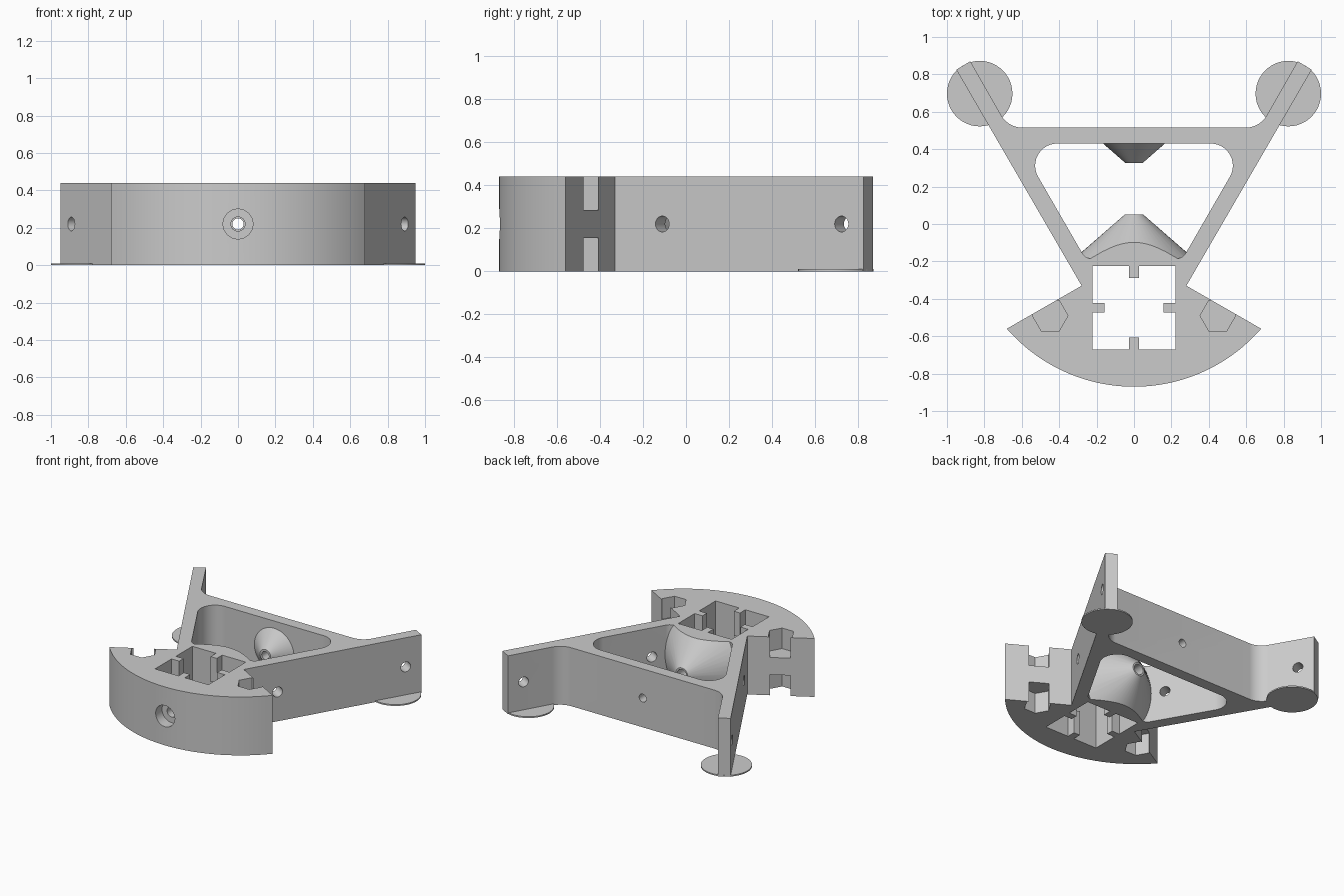
import bpy
import bmesh
from math import sin, cos, tan, atan2, pi, radians
from mathutils import Vector, Matrix

if "Cube" in bpy.data.objects:
    bpy.data.objects.remove(bpy.data.objects["Cube"])

HEIGHT = 0.44
MID = HEIGHT / 2

grey = bpy.data.materials.new("light grey")
grey.use_nodes = True
grey.diffuse_color = (0.6, 0.6, 0.6, 1)
grey.node_tree.nodes["Principled BSDF"].inputs["Base Color"].default_value = grey.diffuse_color


def finish(name, bm):
    bmesh.ops.recalc_face_normals(bm, faces=bm.faces)
    mesh = bpy.data.meshes.new(name)
    bm.to_mesh(mesh)
    bm.free()
    mesh.materials.append(grey)
    obj = bpy.data.objects.new(name, mesh)
    bpy.context.collection.objects.link(obj)
    return obj


def prism(name, points, z0, z1):
    """Extrude a flat outline from z0 to z1."""
    bm = bmesh.new()
    face = bm.faces.new([bm.verts.new((p[0], p[1], z0)) for p in points])
    top = bmesh.ops.extrude_face_region(bm, geom=[face])["geom"]
    verts = [v for v in top if isinstance(v, bmesh.types.BMVert)]
    bmesh.ops.translate(bm, verts=verts, vec=(0, 0, z1 - z0))
    return finish(name, bm)


def cone(name, start, end, r0, r1, segments=48):
    """Cone or cylinder between two points."""
    start, end = Vector(start), Vector(end)
    axis = end - start
    turn = axis.to_track_quat("Z", "Y").to_matrix().to_4x4()
    bm = bmesh.new()
    bmesh.ops.create_cone(bm, cap_ends=True, segments=segments, radius1=r0, radius2=r1,
                          depth=axis.length,
                          matrix=Matrix.Translation((start + end) / 2) @ turn)
    return finish(name, bm)


def rounded(corners, steps=10):
    """Outline from (x, y, radius) corners, each filleted."""
    points = []
    for i, (x, y, r) in enumerate(corners):
        p = Vector((x, y))
        if r == 0:
            points.append(p)
            continue
        u = (Vector(corners[i - 1][:2]) - p).normalized()
        v = (Vector(corners[(i + 1) % len(corners)][:2]) - p).normalized()
        half = u.angle(v) / 2
        centre = p + (u + v).normalized() * r / sin(half)
        a = p + u * r / tan(half) - centre
        b = p + v * r / tan(half) - centre
        points += [centre + a.lerp(b, k / steps).normalized() * r for k in range(steps + 1)]
    return points


def combine(body, tool, operation):
    mod = body.modifiers.new("combine", "BOOLEAN")
    mod.operation = operation
    mod.solver = "EXACT"
    mod.object = tool
    bpy.context.view_layer.update()
    mesh = bpy.data.meshes.new_from_object(
        body.evaluated_get(bpy.context.evaluated_depsgraph_get()))
    body.modifiers.clear()
    body.data = mesh
    bpy.data.objects.remove(tool)


def mirrored(half):
    """Complete a right-hand chain of corners with its mirror image."""
    return half + [(-x, y, r) for x, y, r in reversed(half)]


# Frame outline: curved front, angled sides, two arms and a back bar
half_side = [(0.68, -0.56, 0), (0.28, -0.33, 0), (0.95, 0.825, 0),
             (0.875, 0.87, 0), (0.672, 0.515, 0.13)]
outline = mirrored(half_side)
centre_y, radius = 0.03, 0.9
sweep = atan2(0.68, 0.59)
arc = [(radius * sin(a), centre_y - radius * cos(a))
       for a in (-sweep + 2 * sweep * k / 48 for k in range(1, 48))]
frame = prism("frame", [tuple(p) for p in rounded(outline)] + arc, -0.2, HEIGHT + 0.2)

# Rounded triangular opening
opening = mirrored([(0.26, -0.185, 0.06), (0.615, 0.43, 0.118)])
combine(frame, prism("opening", rounded(opening, 16), -0.4, 1), "DIFFERENCE")

# Facing cones inside the opening, trimmed to the frame height
combine(frame, cone("large_cone", (0, -0.205, MID), (0, 0.05, MID), 0.343, 0.05), "UNION")
combine(frame, cone("small_cone", (0, 0.45, MID), (0, 0.325, MID), 0.188, 0.045), "UNION")
slab = [(-2, -2), (2, -2), (2, 2), (-2, 2)]
combine(frame, prism("slab", slab, 0, HEIGHT), "INTERSECT")

# Square socket with a locating rib on each side
pocket_y, h, rib, depth = -0.4475, 0.2225, 0.026, 0.064
socket = []
for k in range(4):
    turn = Matrix.Rotation(k * pi / 2, 2)
    for p in ((h, -h), (h, -rib), (h - depth, -rib), (h - depth, rib), (h, rib)):
        socket.append(turn @ Vector(p) + Vector((0, pocket_y)))
combine(frame, prism("socket", socket, -0.1, 0.6), "DIFFERENCE")

for side in (-1, 1):
    # Hexagonal nut pockets above and below a web
    hexagon = [(side * 0.448 + 0.095 * cos(k * pi / 3), -0.49 + 0.095 * sin(k * pi / 3))
               for k in range(6)]
    for z0, z1 in ((0.285, 0.6), (-0.1, 0.155)):
        combine(frame, prism("nut_pocket", hexagon, z0, z1), "DIFFERENCE")
    # Cross holes through the arms
    for y in (-0.11, 0.725):
        spot = Vector((side * (0.28 + (y + 0.33) / tan(radians(60))), y, MID))
        inward = Vector((-side * cos(pi / 6), sin(pi / 6), 0))
        combine(frame, cone("arm_hole", spot - inward * 0.05, spot + inward * 0.13,
                            0.037, 0.037, 24), "DIFFERENCE")

# Bore along the middle, wider at the front face
for y0, y1, r in ((-1, -0.79, 0.08), (-0.85, 0.15, 0.038), (0.25, 0.6, 0.03)):
    combine(frame, cone("bore", (0, y0, MID), (0, y1, MID), r, r, 32), "DIFFERENCE")

frame.data.materials.clear()
frame.data.materials.append(grey)

# Thin round feet under the arm ends
feet = [cone(name, (side * 0.825, 0.697, 0), (side * 0.825, 0.697, 0.01), 0.175, 0.175)
        for name, side in (("left_foot", 1), ("right_foot", -1))]

bpy.ops.object.select_all(action="DESELECT")
for obj in [frame] + feet:
    obj.select_set(True)
bpy.context.view_layer.objects.active = frame
bpy.ops.object.shade_smooth_by_angle(angle=radians(25))
